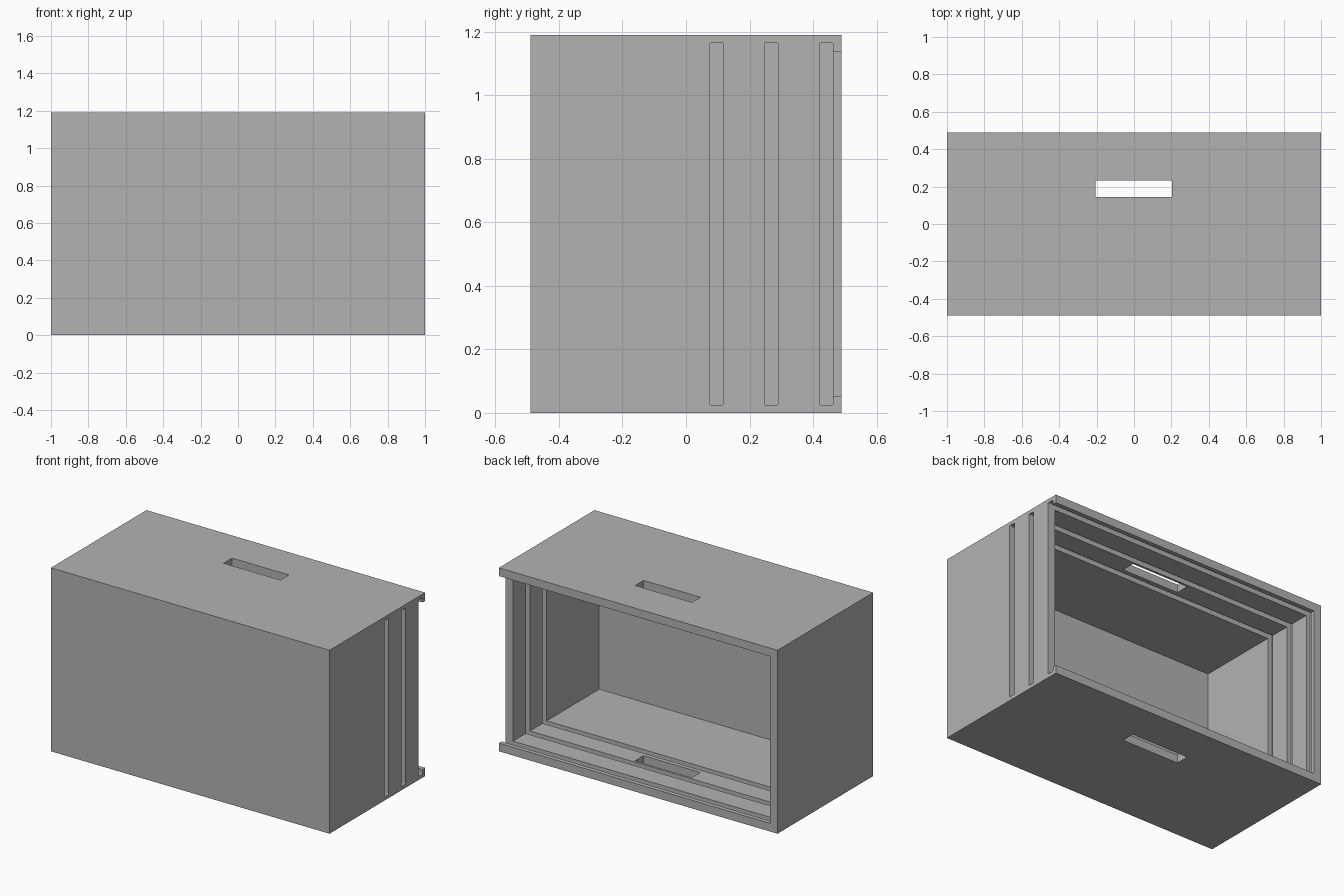
import bpy
import bmesh
from mathutils import Vector

if "Cube" in bpy.data.objects:
    bpy.data.objects.remove(bpy.data.objects["Cube"], do_unlink=True)

HEIGHT = 1.19
DEPTH = 0.49          # half depth
WALL = 0.053          # top, bottom and side walls
FRONT = 0.027         # thinner front panel
SKIN = 0.024          # material left behind each groove
SLOT = 0.042          # groove width
SLOT_STARTS = (0.075, 0.247, 0.42)


def box(name, low, high, rounding=0.0):
    """Box between two corners, optionally rounding the edges along x."""
    low, high = Vector(low), Vector(high)
    bm = bmesh.new()
    bmesh.ops.create_cube(bm, size=1)
    for v in bm.verts:
        v.co = (low + high) / 2 + v.co * (high - low)
    if rounding:
        along_x = [e for e in bm.edges
                   if abs(e.verts[0].co.x - e.verts[1].co.x) > 0.1]
        bmesh.ops.bevel(bm, geom=along_x, offset=rounding, segments=3,
                        profile=0.5, affect='EDGES')
    mesh = bpy.data.meshes.new(name)
    bm.to_mesh(mesh)
    bm.free()
    obj = bpy.data.objects.new(name, mesh)
    bpy.context.collection.objects.link(obj)
    return obj


def cut(target, low, high, rounding=0.0):
    """Subtract a box from the target and discard the cutter."""
    cutter = box("cutter", low, high, rounding)
    cutter.hide_render = True
    mod = target.modifiers.new("cut", 'BOOLEAN')
    mod.operation = 'DIFFERENCE'
    mod.solver = 'EXACT'
    mod.object = cutter
    bpy.ops.object.select_all(action='DESELECT')
    bpy.context.view_layer.objects.active = target
    target.select_set(True)
    bpy.ops.object.modifier_apply(modifier=mod.name)
    bpy.data.objects.remove(cutter, do_unlink=True)


# Outer shell
case = box("case", (-1, -DEPTH, 0), (1, DEPTH, HEIGHT))

# Cavity, open at the back
cut(case, (WALL - 1, FRONT - DEPTH, WALL), (1 - WALL, 1, HEIGHT - WALL))

# Panel grooves, running out through the left wall
for start in SLOT_STARTS:
    cut(case, (SKIN - 1, start, SKIN), (1.2, start + SLOT, HEIGHT - SKIN), 0.005)

# Left wall stops at the last groove
cut(case, (0.8, SLOT_STARTS[-1] + SLOT / 2, WALL), (1.2, 1, HEIGHT - WALL))

# Hand slot through top and bottom
cut(case, (-0.205, 0.145, -0.2), (0.203, 0.232, HEIGHT + 0.2))

# Single grey colour
grey = bpy.data.materials.new("plain grey")
grey.use_nodes = True
colour = (0.45, 0.45, 0.45, 1)
grey.diffuse_color = colour
grey.node_tree.nodes["Principled BSDF"].inputs["Base Color"].default_value = colour
case.data.materials.clear()
case.data.materials.append(grey)
for poly in case.data.polygons:
    poly.material_index = 0
    poly.use_smooth = False
